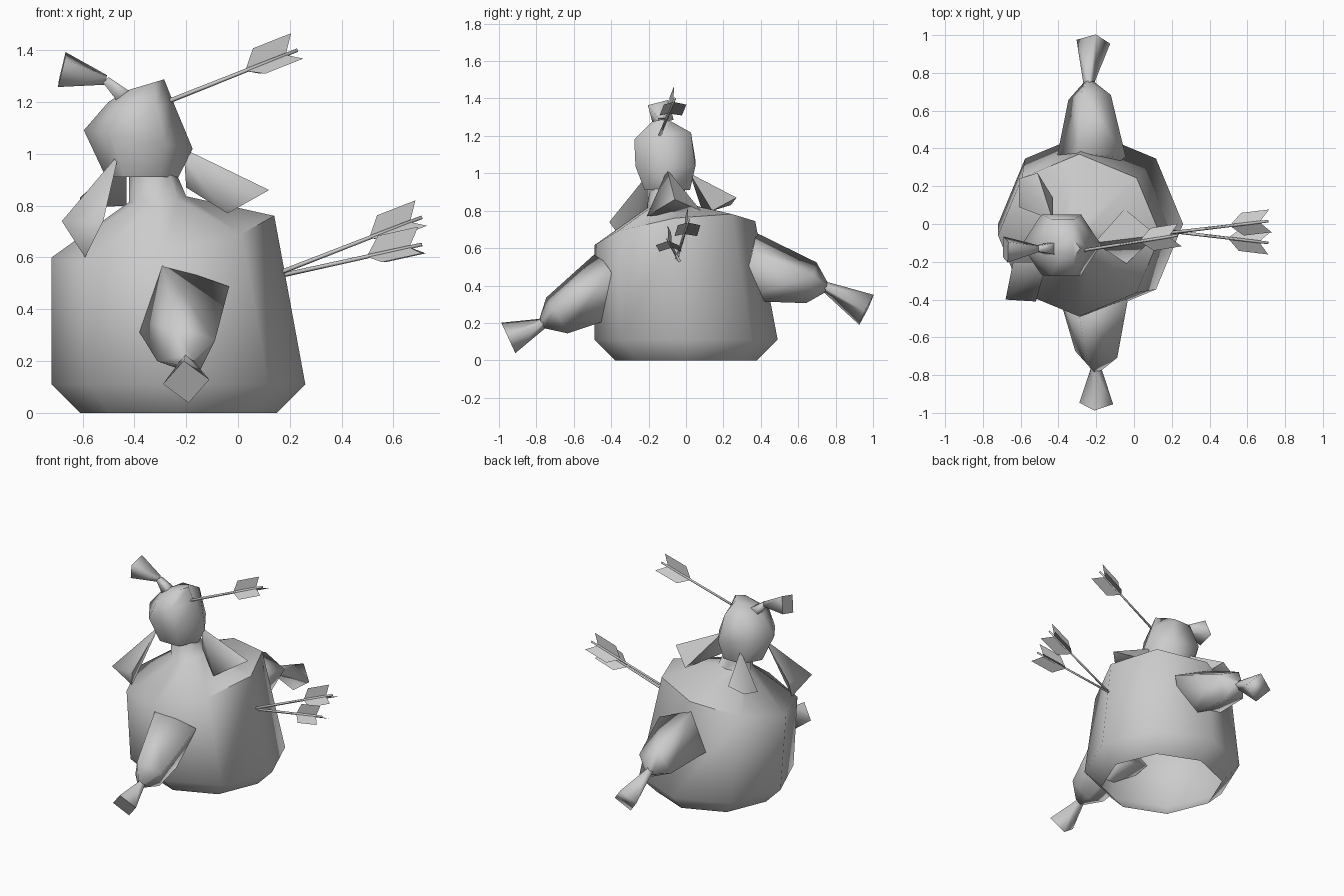
import bpy, bmesh, math
from mathutils import Vector

if "Cube" in bpy.data.objects:
    bpy.data.objects.remove(bpy.data.objects["Cube"], do_unlink=True)

cloth = bpy.data.materials.new("plain_grey")
cloth.use_nodes = True
cloth.diffuse_color = (0.6, 0.6, 0.6, 1)
cloth.node_tree.nodes["Principled BSDF"].inputs["Base Color"].default_value = (0.6, 0.6, 0.6, 1)


def finish(name, bm, angle=60):
    bmesh.ops.recalc_face_normals(bm, faces=bm.faces)
    mesh = bpy.data.meshes.new(name)
    bm.to_mesh(mesh)
    bm.free()
    mesh.materials.append(cloth)
    obj = bpy.data.objects.new(name, mesh)
    bpy.context.collection.objects.link(obj)
    bpy.ops.object.select_all(action='DESELECT')
    obj.select_set(True)
    bpy.context.view_layer.objects.active = obj
    bpy.ops.object.shade_smooth_by_angle(angle=math.radians(angle))
    return obj


def skin(bm, rings, cap_start=True):
    """Bridge equal rings of points and cap the ends."""
    rows = [[bm.verts.new(p) for p in ring] for ring in rings]
    n = len(rows[0])
    for a, b in zip(rows, rows[1:]):
        for i in range(n):
            j = (i + 1) % n
            bm.faces.new((a[i], a[j], b[j], b[i]))
    if cap_start:
        bm.faces.new(rows[0])
    bm.faces.new(rows[-1])


def level_ring(x, y, z, rx, ry, slope_x=0, slope_y=0, n=8):
    """Upright ring, optionally on a tilted plane."""
    points = []
    for i in range(n):
        a = math.tau * i / n
        dx, dy = rx * math.cos(a), ry * math.sin(a)
        points.append(Vector((x + dx, y + dy, z + slope_x * dx + slope_y * dy)))
    return points


def frame(axis):
    axis = axis.normalized()
    right = axis.cross(Vector((0, 0, 1))).normalized()
    return right, right.cross(axis)


def tube_rings(stations, n, roll):
    """Rings square to the line from the first to the last station."""
    right, up = frame(Vector(stations[-1][0]) - Vector(stations[0][0]))
    rings = []
    for centre, r in stations:
        angles = [math.radians(roll) + math.tau * i / n for i in range(n)]
        rings.append([Vector(centre) + r * (right * math.cos(a) + up * math.sin(a)) for a in angles])
    return rings


def tube(name, stations, roll, angle=100):
    bm = bmesh.new()
    skin(bm, tube_rings(stations, 4, roll))
    return finish(name, bm, angle)


# Stuffed sack body, open underneath, with slanted shoulders and neck
bm = bmesh.new()
skin(bm, [
    level_ring(-0.23, 0, 0, 0.38, 0.38),
    level_ring(-0.23, 0, 0.11, 0.49, 0.49),
    level_ring(-0.29, -0.06, 0.68, 0.43, 0.43, 0.187, 0.15),
    level_ring(-0.31, -0.1, 0.825, 0.11, 0.11, 0.1, 0.1),
    level_ring(-0.33, -0.1, 0.93, 0.09, 0.09),
], cap_start=False)
finish("body", bm)

# Six-sided head
bm = bmesh.new()
skin(bm, [
    level_ring(-0.37, -0.1, 0.91, 0.14, 0.14, n=6),
    level_ring(-0.385, -0.11, 1.055, 0.21, 0.185, -0.17, n=6),
    level_ring(-0.375, -0.125, 1.2, 0.125, 0.175, 0, 0.12, n=6),
    level_ring(-0.36, -0.13, 1.265, 0.075, 0.06, 0.3, n=6),
])
finish("head", bm)

# Tied tuft on the head
knot = (-0.51, -0.13, 1.285)
tube("tuft_stem", [((-0.42, -0.13, 1.2), 0.05), (knot, 0.022)], 45)
tube("tuft_end", [(knot, 0.022), ((-0.68, -0.135, 1.325), 0.08)], 60)

# Collar flaps: pointed at the neck, flared at the hem
flaps = {
    "collar_flap_side": [(-0.21, -0.1, 1.02), (0.12, -0.06, 0.86), (-0.05, 0.08, 0.8),
                         (-0.04, -0.21, 0.77), (-0.2, -0.1, 0.87)],
    "collar_flap_front": [(-0.46, -0.2, 1.0), (-0.68, -0.4, 0.74), (-0.52, -0.41, 0.74),
                          (-0.59, -0.31, 0.6), (-0.64, -0.2, 0.75)],
    "collar_flap_back": [(-0.43, 0.02, 1.0), (-0.61, 0.24, 0.83), (-0.51, 0.27, 0.87),
                         (-0.43, 0.14, 0.8), (-0.61, 0.09, 0.79)],
}
for name, points in flaps.items():
    bm = bmesh.new()
    for p in points:
        bm.verts.new(p)
    bmesh.ops.convex_hull(bm, input=bm.verts)
    finish(name, bm, 75)

# Arms: a four-sided sleeve drawn in at the wrist, then a flared straw hand
arms = {
    "front": ((-0.22, -0.38, 0.42), (-0.2, -0.69, 0.24), (-0.2, -0.77, 0.195), (-0.2, -0.95, 0.12), 67),
    "back": ((-0.23, 0.33, 0.5), (-0.235, 0.67, 0.415), (-0.24, 0.75, 0.39), (-0.215, 0.965, 0.27), 110),
}
for side, (shoulder, cuff, wrist, hand, roll) in arms.items():
    tube(side + "_sleeve", [(shoulder, 0.2), (cuff, 0.12), (wrist, 0.03)], roll)
    tube(side + "_hand", [(cuff, 0.03), (wrist, 0.03), (hand, 0.09)], 84)

# Arrows with three swept vanes
arrows = {
    "head_arrow": ((-0.3, -0.145, 1.19), (0.23, -0.06, 1.4)),
    "upper_body_arrow": ((0.12, -0.055, 0.525), (0.71, 0.015, 0.755)),
    "lower_body_arrow": ((0.12, -0.03, 0.52), (0.71, -0.1, 0.65)),
}
for name, (start, end) in arrows.items():
    start, end = Vector(start), Vector(end)
    bm = bmesh.new()
    skin(bm, tube_rings([(start, 0.009), (end, 0.007)], 4, 0))
    finish(name + "_shaft", bm, 100)
    along = (end - start).normalized()
    right, up = frame(along)
    bm = bmesh.new()
    for i in range(3):
        a = math.pi / 2 + math.tau * i / 3
        out = 0.07 * (right * math.cos(a) + up * math.sin(a))
        bm.faces.new([bm.verts.new(p) for p in (
            end - along * 0.22, end - along * 0.16 + out,
            end + out, end - along * 0.05)])
    finish(name + "_vanes", bm, 30)
